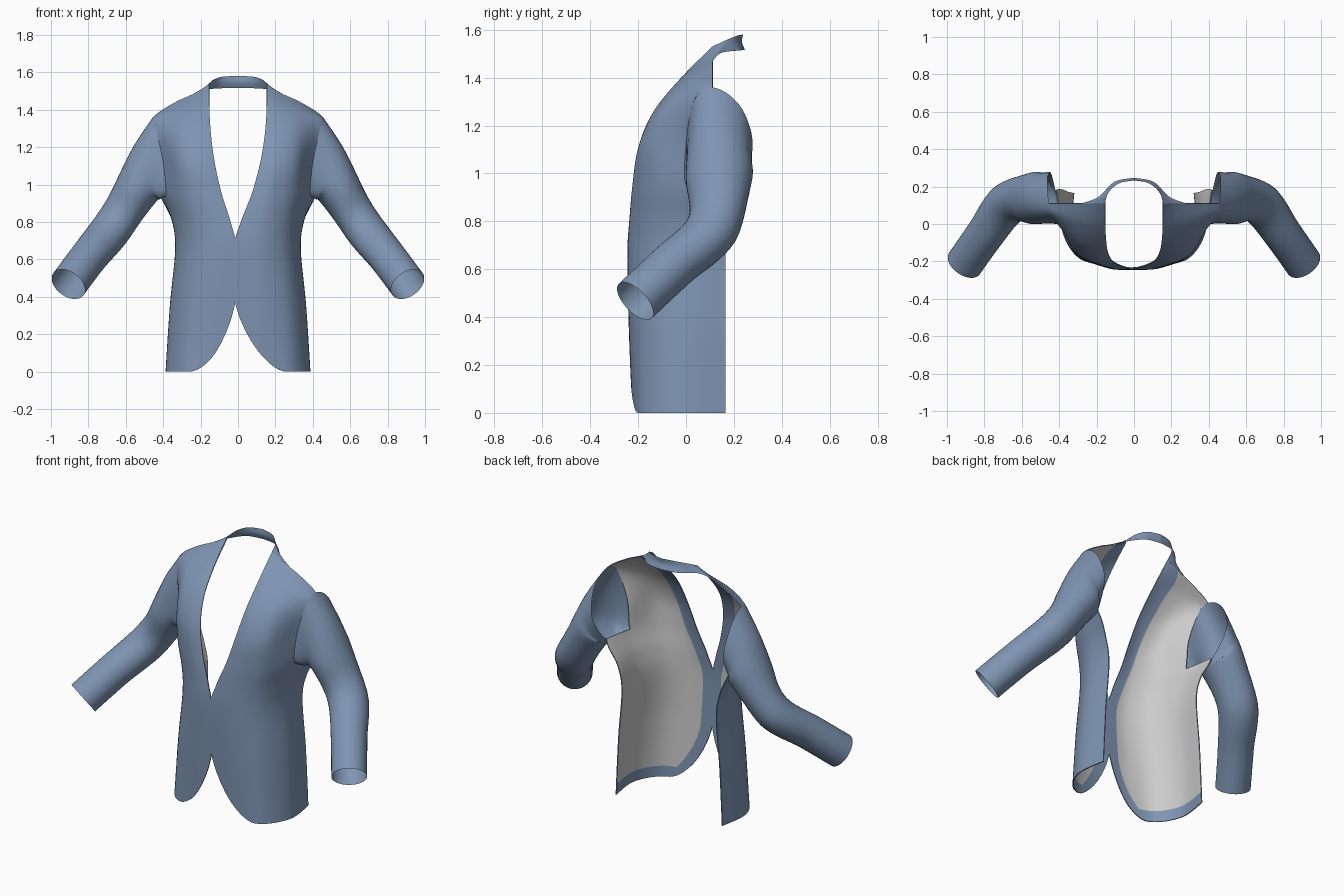
import bpy, bmesh, math
from mathutils import Vector

if "Cube" in bpy.data.objects:
    bpy.data.objects.remove(bpy.data.objects["Cube"])

blue = bpy.data.materials.new("blue_cloth")
blue.diffuse_color = (0.21, 0.30, 0.45, 1)
blue.use_nodes = True
blue.node_tree.nodes["Principled BSDF"].inputs["Base Color"].default_value = blue.diffuse_color
grey = bpy.data.materials.new("grey_lining")
grey.diffuse_color = (0.8, 0.8, 0.8, 1)
grey.use_nodes = True
grey.node_tree.nodes["Principled BSDF"].inputs["Base Color"].default_value = grey.diffuse_color


def spline(pts, t, closed=False):
    """Smooth curve through pts, t counted in control points."""
    n = len(pts)
    i = math.floor(t) if closed else min(int(t), n - 2)
    f = t - i
    a, b, c, d = (pts[k % n] if closed else pts[max(0, min(n - 1, k))]
                  for k in (i - 1, i, i + 1, i + 2))
    return b + 0.5 * f * (c - a + f * (2 * a - 5 * b + 4 * c - d + f * (3 * (b - c) + d - a)))


def sheet(name, rows, sides, mats, closed=False, skip=None, trim=None, lap=0.0, thickness=0.0):
    """Skin rows of points into a smooth sheet, once per side (+1 right, -1 mirrored)."""
    bm = bmesh.new()
    for side in sides:
        grid = [[bm.verts.new((side * p.x - lap * max(0, 1 - abs(p.x) / 0.15), p.y, p.z))
                 for p in r] for r in rows]
        n = len(rows[0])
        for j in range(len(rows) - 1):
            for i in range(n if closed else n - 1):
                if skip and skip(i, j):
                    continue
                k = (i + 1) % n
                q = [grid[j][i], grid[j][k], grid[j + 1][k], grid[j + 1][i]]
                face = bm.faces.new(q if side > 0 else q[::-1])
                if trim and trim(i, j):
                    face.material_index = 2
    bmesh.ops.delete(bm, geom=[v for v in bm.verts if not v.link_faces], context='VERTS')
    bmesh.ops.remove_doubles(bm, verts=[v for v in bm.verts if abs(v.co.x) < 1e-5], dist=1e-5)
    me = bpy.data.meshes.new(name)
    bm.to_mesh(me)
    bm.free()
    for m in mats:
        me.materials.append(m)
    ob = bpy.data.objects.new(name, me)
    bpy.context.collection.objects.link(ob)
    bpy.ops.object.select_all(action='DESELECT')
    ob.select_set(True)
    bpy.context.view_layer.objects.active = ob
    if thickness:
        mod = ob.modifiers.new("lining", 'SOLIDIFY')
        mod.thickness = thickness
        mod.offset = -1
        mod.material_offset = 1          # inner faces take the next material slot
        bpy.ops.object.modifier_apply(modifier=mod.name)
    bpy.ops.object.shade_smooth_by_angle(angle=math.radians(45))
    return ob


# Front panel: control rows from hem to shoulder, each from front edge to side seam
low = [  # z, then (x, y) pairs
    (0.00, (0, -.222), (.15, -.222), (.30, -.178), (.385, -.03), (.365, .165)),
    (0.35, (0, -.238), (.15, -.232), (.285, -.17), (.362, -.02), (.348, .165)),
    (0.65, (-.008, -.245), (.14, -.236), (.265, -.16), (.333, -.01), (.325, .165)),
    (0.80, (.027, -.236), (.15, -.23), (.27, -.16), (.345, -.01), (.35, .17)),
    (0.95, (.08, -.218), (.18, -.22), (.30, -.155), (.385, 0), (.42, .18)),
]
ctrl = [[Vector((x, y, r[0])) for x, y in r[1:]] for r in low]
ctrl += [[Vector(p) for p in r] for r in (
    ((.12, -.19, 1.11), (.205, -.198, 1.11), (.315, -.145, 1.12), (.40, 0, 1.12), (.47, .06, 1.12)),
    ((.143, -.13, 1.26), (.215, -.13, 1.265), (.32, -.09, 1.27), (.43, .02, 1.26), (.50, .06, 1.22)),
    ((.153, -.02, 1.40), (.22, -.01, 1.405), (.335, .015, 1.385), (.447, .055, 1.34), (.515, .08, 1.26)),
    ((.155, .11, 1.53), (.22, .11, 1.492), (.335, .11, 1.44), (.455, .11, 1.36), (.52, .11, 1.25)),
)]
SUB, FACING, MAIN, SIDE = 12, 3, 18, 8
ARMPIT = 4 * SUB
rows = []
for j in range((len(ctrl) - 1) * SUB + 1):
    v = j / SUB
    if v < 1:
        v = v ** 2.5                      # dense rows at the rounded hem corner
    section = [spline([r[c] for r in ctrl], v) for c in range(5)]
    at = lambda u: spline(section, u * 4)
    # cutaway front corner: find where the section meets the rounded edge
    edge_x = 0.26 * (1 - min(1, max(0, section[0].z) / 0.37) ** 0.58) ** 1.25
    u0, hi = 0.0, 0.7
    for _ in range(24 if edge_x > 1e-4 else 0):
        mid = (u0 + hi) / 2
        u0, hi = (mid, hi) if at(mid).x < edge_x else (u0, mid)
    w = 0.065 / ((at(u0 + 0.1) - at(u0)).length / 0.1)
    us = [u0 + w * i / FACING for i in range(FACING)]
    us += [u0 + w + (0.75 - u0 - w) * i / MAIN for i in range(MAIN)]
    us += [0.75 + 0.25 * i / SIDE for i in range(SIDE + 1)]
    rows.append([at(u) for u in us])

sheet("front_panels", rows, (1, -1), (blue, grey, blue, blue),
      skip=lambda i, j: j >= ARMPIT and i >= FACING + MAIN,
      trim=lambda i, j: i < FACING or rows[j + 1][-1].z < 0.075,
      lap=0.015, thickness=0.006)

# Sleeves: armhole ring blending into round rings down to the cuff
armhole = [Vector(p) for p in (
    (.455, .11, 1.36), (.447, .055, 1.34), (.43, .02, 1.26), (.40, 0, 1.12),
    (.385, 0, .95), (.40, .09, .945), (.42, .18, .95), (.445, .275, 1.1),
    (.462, .25, 1.24), (.462, .185, 1.325))]
arm = [Vector(p) for p in ((.43, .11, 1.16), (.545, .137, .965), (.675, .107, .765),
                           (.80, -.06, .61), (.907, -.212, .467))]
radii = [None, (.12, .137), (.105, .115), (.1, .102), (.1, .1)]
SEG = 40
angles = [math.tau * i / SEG for i in range(SEG)]
rings = [[spline(armhole, 10 * i / SEG, True) for i in range(SEG)]]
for k in range(1, len(arm)):
    t = (arm[min(k + 1, len(arm) - 1)] - arm[k - 1]).normalized()
    up = (Vector((0, 0, 1)) - t * t.z).normalized()
    front = up.cross(t)
    if front.y > 0:
        front = -front
    ra, rb = radii[k]
    rings.append([arm[k] + up * ra * math.cos(a) + front * rb * math.sin(a) for a in angles])
# rounded shoulder cap halfway between armhole and upper arm
cap = [(p + q) / 2 + Vector((.83, 0, .55)) * 0.012 * (1 + math.cos(a)) / 2
       for p, q, a in zip(rings[0], rings[1], angles)]
rings.insert(1, cap)
tube = [[spline([r[i] for r in rings], j / 8) for i in range(SEG)]
        for j in range((len(rings) - 1) * 8 + 1)]
for name, side in (("right_sleeve", 1), ("left_sleeve", -1)):
    sheet(name, tube, (side,), (blue,), closed=True)

# Collar band: top, middle and bottom edge from the shoulder to the centre back
edges = [[Vector(p) for p in e] for e in (
    ((.155, .11, 1.53), (.138, .165, 1.556), (.085, .215, 1.576), (0, .238, 1.58)),
    ((.205, .11, 1.50), (.162, .155, 1.53), (.095, .215, 1.545), (0, .234, 1.548)),
    ((.28, .11, 1.466), (.19, .145, 1.503), (.105, .225, 1.514), (0, .247, 1.515)))]
band = [[spline([spline(e, j / 8) for e in edges], i / 4) for i in range(9)] for j in range(25)]
sheet("collar_band", band, (1, -1), (blue,))
